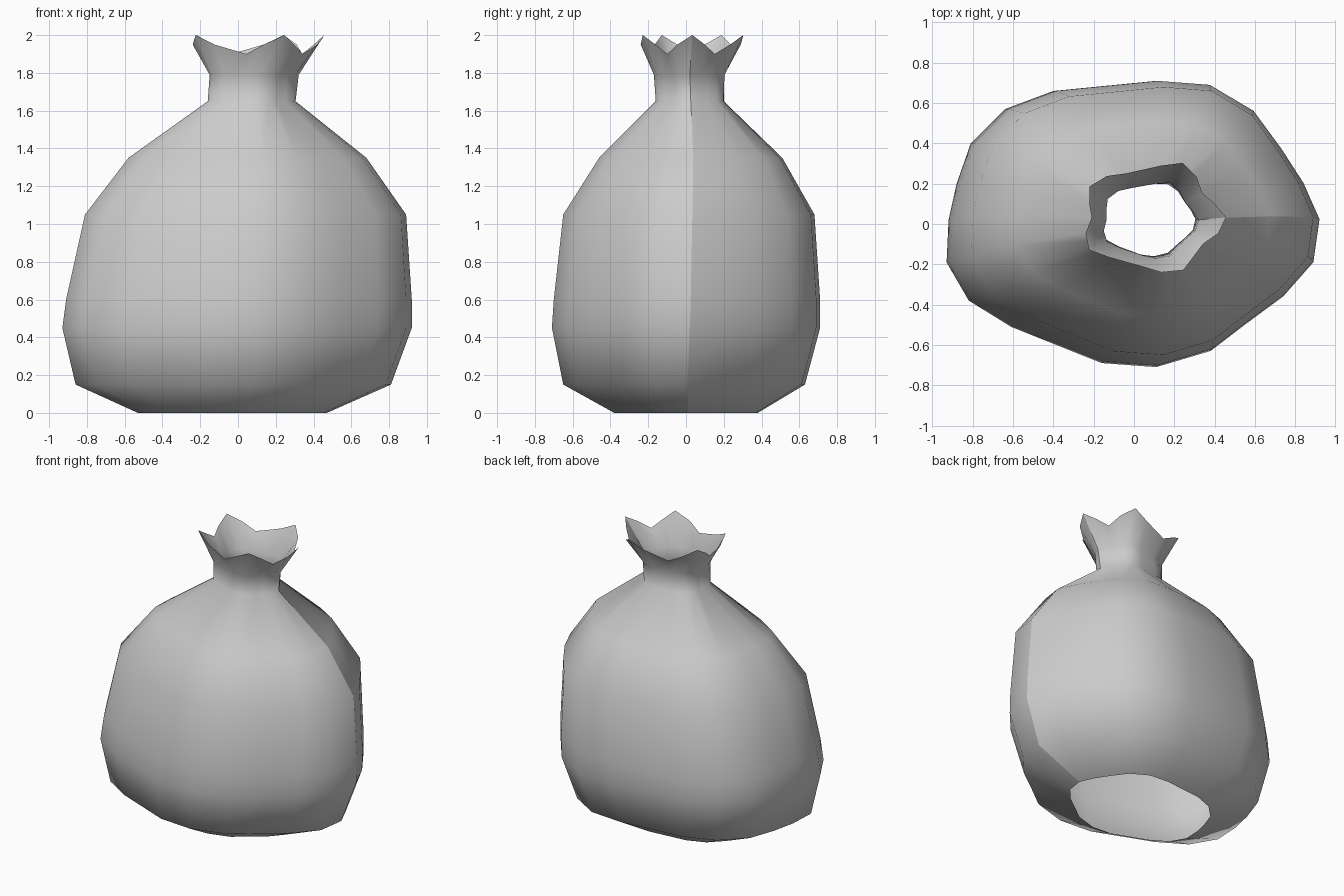
import bpy
import bmesh
import math

default_cube = bpy.data.objects.get("Cube")
if default_cube:
    bpy.data.objects.remove(default_cube, do_unlink=True)


def make_material(name, colour):
    material = bpy.data.materials.new(name)
    material.use_nodes = True
    material.diffuse_color = colour
    shader = material.node_tree.nodes["Principled BSDF"]
    shader.inputs["Base Color"].default_value = colour
    return material


# Lopsided plan outline of the bulging body, starting at the side seam
OUTLINE = [
    (.92, .02), (.89, -.19), (.74, -.36), (.55, -.5), (.38, -.63),
    (.11, -.71), (-.16, -.69), (-.61, -.51), (-.82, -.38), (-.93, -.19),
    (-.92, .02), (-.88, .2), (-.81, .4), (-.64, .57), (-.4, .66),
    (.11, .71), (.37, .69), (.59, .56), (.73, .37), (.84, .2),
]
X_LOW, X_HIGH = min(p[0] for p in OUTLINE), max(p[0] for p in OUTLINE)
Y_LOW, Y_HIGH = min(p[1] for p in OUTLINE), max(p[1] for p in OUTLINE)

# Each ring: height, left and right limits, front and back limits, pleat depth
RINGS = [
    (0, -.53, .47, -.38, .38, 0),
    (.15, -.86, .81, -.65, .63, 0),
    (.45, -.93, .92, -.71, .71, 0),
    (.6, -.91, .92, -.7, .71, 0),
    (1.05, -.81, .89, -.65, .68, 0),
    (1.35, -.58, .68, -.46, .51, 0),
    (1.65, -.16, .3, -.16, .2, .02),
    (1.79, -.15, .31, -.17, .2, .05),
    (1.95, -.24, .43, -.24, .29, .08),
]


def remap(value, low, high, new_low, new_high):
    return new_low + (value - low) / (high - low) * (new_high - new_low)


def ring_points(ring, is_rim):
    height, left, right, front, back, pleat = ring
    centre_x, centre_y = (left + right) / 2, (front + back) / 2
    for index, (x, y) in enumerate(OUTLINE):
        # One pleat every four columns, raised into points at the rim
        wave = math.cos(index * math.pi / 2)
        spread = 1 + pleat * wave
        px = remap(x, X_LOW, X_HIGH, left, right)
        py = remap(y, Y_LOW, Y_HIGH, front, back)
        yield (centre_x + (px - centre_x) * spread,
               centre_y + (py - centre_y) * spread,
               height + (wave * .05 if is_rim else 0))


def build_sack(material):
    bm = bmesh.new()
    rows = []
    for ring in RINGS:
        points = ring_points(ring, ring is RINGS[-1])
        rows.append([bm.verts.new(point) for point in points])

    # Skin the rings into one thin sheet, open at the mouth and the base
    count = len(OUTLINE)
    for lower, upper in zip(rows, rows[1:]):
        for i in range(count):
            j = (i + 1) % count
            face = bm.faces.new((lower[j], lower[i], upper[i], upper[j]))
            face.smooth = True

    # Crisp seam down one side
    for lower, upper in zip(rows, rows[1:]):
        bm.edges.get((lower[0], upper[0])).smooth = False

    mesh = bpy.data.meshes.new("sack")
    bm.to_mesh(mesh)
    bm.free()
    mesh.materials.append(material)
    sack = bpy.data.objects.new("sack", mesh)
    bpy.context.collection.objects.link(sack)
    return sack


build_sack(make_material("plain grey cloth", (.6, .6, .6, 1)))
